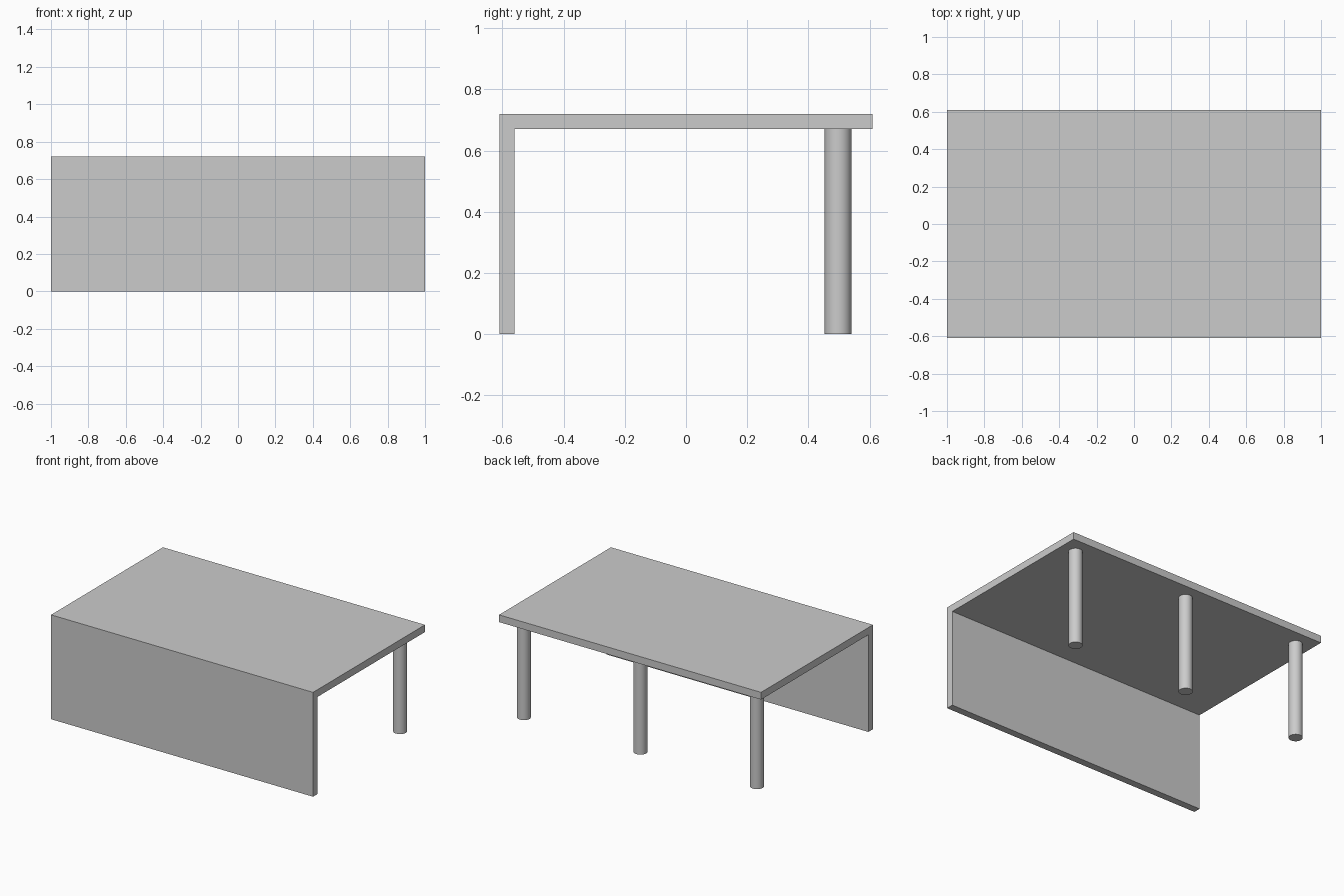
import bpy, bmesh

if "Cube" in bpy.data.objects:
    bpy.data.objects.remove(bpy.data.objects["Cube"])

HALF_X, HALF_Y = 1.0, 0.61
HEIGHT, THICK = 0.72, 0.05
LEG_R, LEG_X, LEG_Y = 0.044, 0.89, 0.497


def extrude_profile(name, profile, half_x):
    """Extrude a (y, z) outline along x, centred on x = 0."""
    bm = bmesh.new()
    face = bm.faces.new([bm.verts.new((-half_x, y, z)) for y, z in profile])
    ext = bmesh.ops.extrude_face_region(bm, geom=[face])
    verts = [g for g in ext["geom"] if isinstance(g, bmesh.types.BMVert)]
    bmesh.ops.translate(bm, verts=verts, vec=(2 * half_x, 0, 0))
    bmesh.ops.recalc_face_normals(bm, faces=bm.faces)
    mesh = bpy.data.meshes.new(name)
    bm.to_mesh(mesh)
    bm.free()
    obj = bpy.data.objects.new(name, mesh)
    bpy.context.collection.objects.link(obj)
    return obj


def add_leg(name, x):
    depth = HEIGHT - THICK
    bpy.ops.mesh.primitive_cylinder_add(
        vertices=32, radius=LEG_R, depth=depth, location=(x, LEG_Y, depth / 2))
    bpy.context.object.name = name
    bpy.ops.object.shade_smooth_by_angle()


# Table top and front panel in one L-shaped piece
under, inner = HEIGHT - THICK, -HALF_Y + THICK
extrude_profile("top_and_front_panel", [
    (-HALF_Y, 0), (inner, 0), (inner, under),
    (HALF_Y, under), (HALF_Y, HEIGHT), (-HALF_Y, HEIGHT)], HALF_X)

# Row of round legs along the back
for side, x in (("left", -LEG_X), ("middle", 0), ("right", LEG_X)):
    add_leg(f"back_leg_{side}", x)
